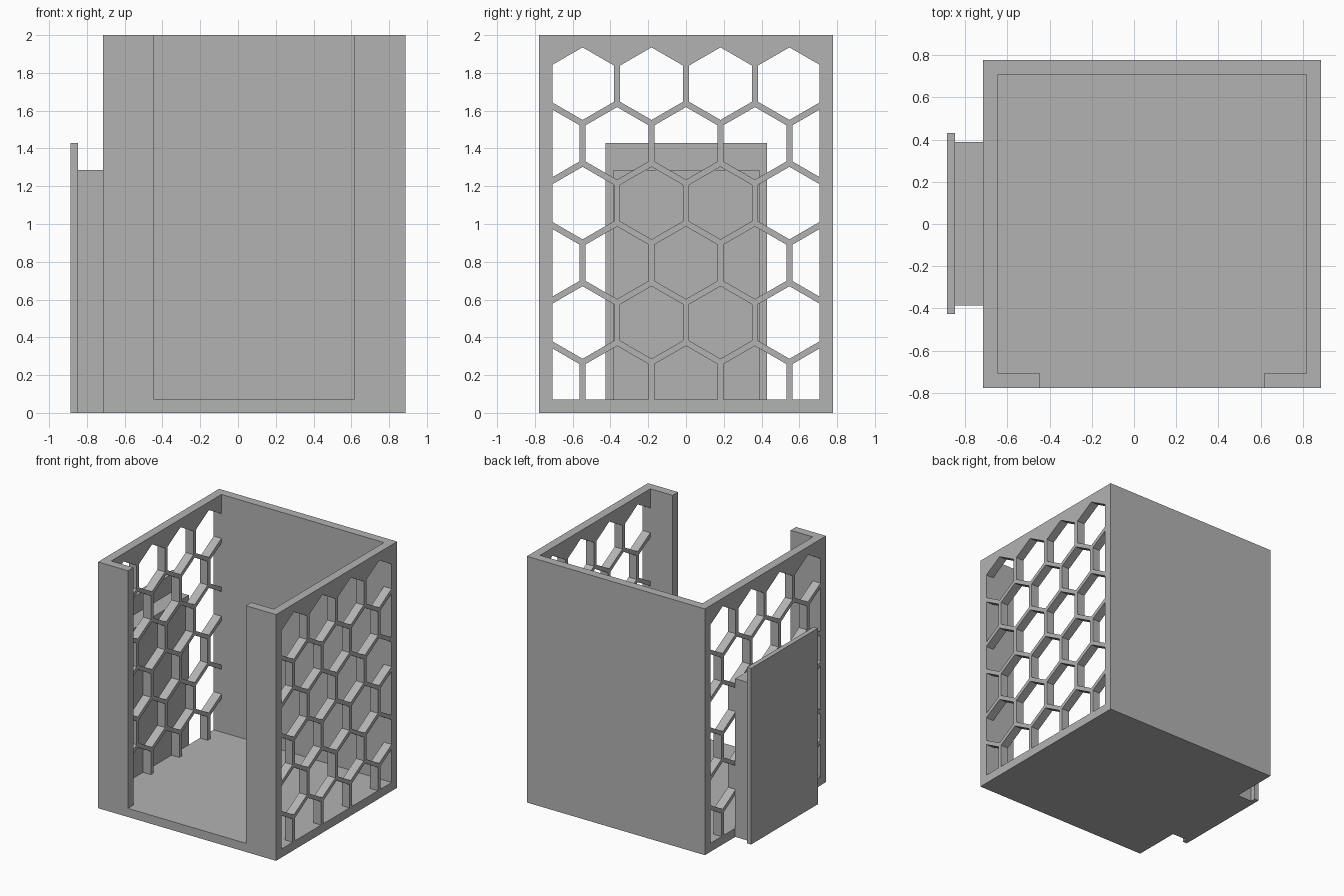
import bpy, bmesh, math

if "Cube" in bpy.data.objects:
    bpy.data.objects.remove(bpy.data.objects["Cube"], do_unlink=True)

grey = bpy.data.materials.new("plain grey")
grey.use_nodes = True
grey.diffuse_color = (0.45, 0.45, 0.45, 1)
grey.node_tree.nodes["Principled BSDF"].inputs["Base Color"].default_value = grey.diffuse_color

# Overall layout of the holder
X0, X1, Y = -0.714, 0.886, 0.777     # outer walls
WALL, HEIGHT = 0.07, 2.0
OPEN0, OPEN1 = -0.445, 0.615         # front opening
PITCH, HEX_R = 0.365, 0.192          # honeycomb


def add_object(name, bm):
    bmesh.ops.recalc_face_normals(bm, faces=bm.faces)
    mesh = bpy.data.meshes.new(name)
    bm.to_mesh(mesh)
    bm.free()
    mesh.materials.append(grey)
    obj = bpy.data.objects.new(name, mesh)
    bpy.context.collection.objects.link(obj)
    return obj


def prism(bm, points, offset):
    """Extrude a closed outline along offset."""
    face = bm.faces.new([bm.verts.new(p) for p in points])
    new = bmesh.ops.extrude_face_region(bm, geom=[face])["geom"]
    verts = [v for v in new if isinstance(v, bmesh.types.BMVert)]
    bmesh.ops.translate(bm, verts=verts, vec=offset)


def box(name, x0, x1, y0, y1, z0, z1):
    bm = bmesh.new()
    prism(bm, [(x0, y0, z0), (x1, y0, z0), (x1, y1, z0), (x0, y1, z0)], (0, 0, z1 - z0))
    return add_object(name, bm)


def cut(target, cutter):
    cutter.hide_render = True
    mod = target.modifiers.new("cut", 'BOOLEAN')
    mod.operation = 'DIFFERENCE'
    mod.solver = 'EXACT'
    mod.object = cutter
    bpy.context.view_layer.objects.active = target
    bpy.ops.object.modifier_apply(modifier=mod.name)
    bpy.data.objects.remove(cutter, do_unlink=True)


# Open-topped shell with a wide slot in the front
shell = box("holder_shell", X0, X1, -Y, Y, 0, HEIGHT)
xi0, xi1, yi = X0 + WALL, X1 - WALL, Y - WALL
outline = [(OPEN0, -1), (OPEN1, -1), (OPEN1, -yi), (xi1, -yi),
           (xi1, yi), (xi0, yi), (xi0, -yi), (OPEN0, -yi)]
bm = bmesh.new()
prism(bm, [(x, y, WALL) for x, y in outline], (0, 0, HEIGHT))
cut(shell, add_object("cavity_cutter", bm))

# Honeycomb holes through both side walls, trimmed by the wall frame
bm = bmesh.new()
for row in range(6):
    z = 1.743 - row * PITCH * math.sqrt(3) / 2
    count = 4 + row % 2
    for i in range(count):
        y = (i - (count - 1) / 2) * PITCH
        angles = [math.radians(30 + 60 * k) for k in range(6)]
        prism(bm, [(-1, y + HEX_R * math.cos(a), z + HEX_R * math.sin(a)) for a in angles],
              (2, 0, 0))
for co, normal in (((0, yi, 0), (0, 1, 0)), ((0, -yi, 0), (0, -1, 0)),
                   ((0, 0, WALL), (0, 0, -1))):
    cutgeo = bmesh.ops.bisect_plane(bm, geom=bm.verts[:] + bm.edges[:] + bm.faces[:],
                                    plane_co=co, plane_no=normal, clear_outer=True)
    edges = [e for e in cutgeo["geom_cut"] if isinstance(e, bmesh.types.BMEdge)]
    bmesh.ops.holes_fill(bm, edges=edges, sides=0)
cut(shell, add_object("honeycomb_cutter", bm))

# Mounting bracket on the side: spacer block and wider slide plate
box("mount_block", -0.848, X0, -0.385, 0.388, 0, 1.285)
box("mount_plate", -0.886, -0.848, -0.427, 0.43, 0, 1.43)
